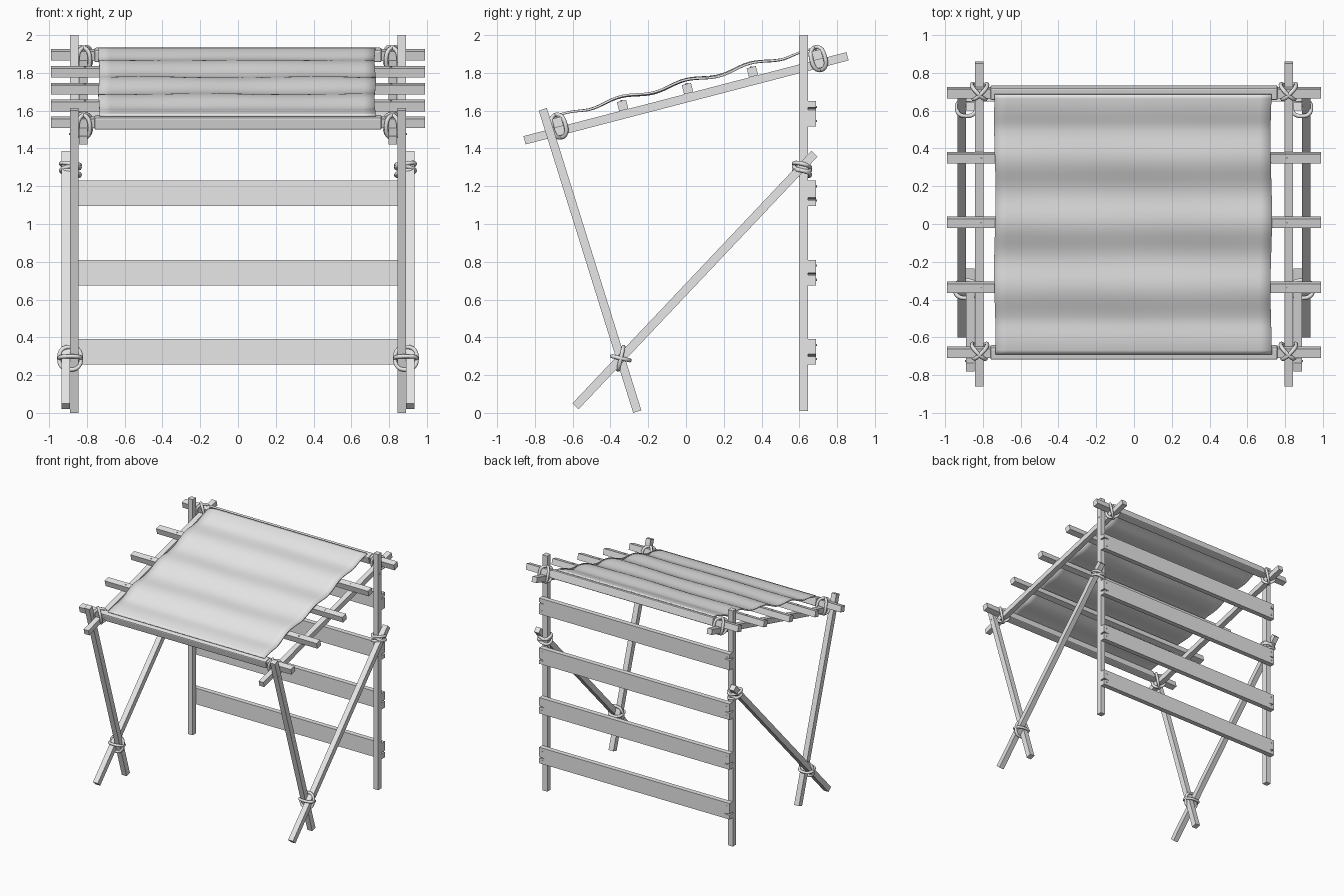
import bpy, bmesh, math, random
from mathutils import Vector, Matrix

random.seed(4)
if "Cube" in bpy.data.objects:
    bpy.data.objects.remove(bpy.data.objects["Cube"], do_unlink=True)

grey = bpy.data.materials.new("plain_grey")
grey.use_nodes = True
grey.diffuse_color = (0.8, 0.8, 0.8, 1)
grey.node_tree.nodes["Principled BSDF"].inputs["Base Color"].default_value = (0.8, 0.8, 0.8, 1)

SLOPE = math.atan(0.26)
ROOF_N = Vector((0, -math.sin(SLOPE), math.cos(SLOPE)))
ROOF_T = Vector((0, math.cos(SLOPE), math.sin(SLOPE)))
X = Vector((1, 0, 0))
SIDES = (("left", 1), ("right", -1))


def roof_point(x, y, lift=0):
    """Point on the rafter centre line at depth y, raised square to the roof."""
    return Vector((x, y, 1.6655 + 0.26 * y)) + ROOF_N * lift


def finish(name, bm, smooth=False):
    bmesh.ops.recalc_face_normals(bm, faces=bm.faces)
    me = bpy.data.meshes.new(name)
    bm.to_mesh(me)
    bm.free()
    me.materials.append(grey)
    if smooth:
        me.shade_smooth()
    ob = bpy.data.objects.new(name, me)
    bpy.context.collection.objects.link(ob)
    return ob


def beam(name, a, b, up, w, h):
    """Square timber from a to b; h is measured along up."""
    a, b = Vector(a), Vector(b)
    d = (b - a).normalized()
    up = Vector(up)
    up = (up - d * up.dot(d)).normalized()
    side = d.cross(up)
    frame = Matrix((side * w, d * (b - a).length, up * h)).transposed().to_4x4()
    bm = bmesh.new()
    bmesh.ops.create_cube(bm, size=1, matrix=Matrix.Translation((a + b) / 2) @ frame)
    return finish(name, bm)


def rope(name, centre, loops, radius=0.011):
    """Lashing of closed rounded loops, each given as (offset, axis u, axis v)."""
    cu = bpy.data.curves.new(name, "CURVE")
    cu.dimensions = "3D"
    cu.bevel_depth = radius
    cu.bevel_resolution = 2
    n = 24
    for offset, u, v in loops:
        sp = cu.splines.new("POLY")
        sp.points.add(n - 1)
        sp.use_cyclic_u = True
        for i, p in enumerate(sp.points):
            t = math.tau * i / n
            c, s = math.cos(t), math.sin(t)
            c = math.copysign(abs(c) ** 0.8, c)
            s = math.copysign(abs(s) ** 0.8, s)
            p.co = (*(Vector(centre) + offset + u * c + v * s), 1)
    cu.materials.append(grey)
    ob = bpy.data.objects.new(name, cu)
    bpy.context.collection.objects.link(ob)


def nail(name, at, direction):
    bm = bmesh.new()
    rot = Vector(direction).to_track_quat("Z", "Y").to_matrix().to_4x4()
    bmesh.ops.create_cone(bm, cap_ends=True, segments=8, radius1=0.006, radius2=0.006,
                          depth=0.008, matrix=Matrix.Translation(at) @ rot)
    finish(name, bm)


# Side frames: posts, legs, braces and rafters
T = 0.045
for side, s in SIDES:
    px, bx, rx = 0.867 * s, 0.912 * s, 0.818 * s
    beam(f"back_post_{side}", (px, 0.623, 0.01), (px, 0.623, 2), (0, 1, 0), T, T)
    beam(f"front_leg_{side}", (px, -0.758, 1.607), (px, -0.258, 0.007), (0, 1, 0), T, T)
    beam(f"brace_{side}", (bx, -0.585, 0.035), (bx, 0.68, 1.372), (0, -1, 1), T, T)
    beam(f"rafter_{side}", roof_point(rx, -0.855), roof_point(rx, 0.855), ROOF_N, T, T)
    for end, y in (("front", -0.725), ("back", 0.625)):
        nail(f"rafter_nail_{end}_{side}", roof_point(0.89 * s, y), X)

# Purlins across the rafters
PURLINS = [-0.667 + i * 0.3435 for i in range(5)]
LIFT = 0.0475
for i, y in enumerate(PURLINS):
    beam(f"purlin_{i + 1}", roof_point(-0.99, y, LIFT), roof_point(0.99, y, LIFT), ROOF_N, 0.05, 0.05)
    for side, s in SIDES:
        nail(f"purlin_nail_{i + 1}_{side}", roof_point(0.81 * s, y, LIFT + 0.025), ROOF_N)

# Cloth wrapped round the end purlins
for end, y in (("front", PURLINS[0]), ("back", PURLINS[-1])):
    wrap = beam(f"cloth_wrap_{end}", roof_point(-0.76, y, LIFT), roof_point(0.76, y, LIFT),
                ROOF_N, 0.066, 0.066)
    bev = wrap.modifiers.new("soft_edges", "BEVEL")
    bev.width = 0.008
    bev.segments = 2

# Cloth sheet sagging between the purlins
bm = bmesh.new()
NX, NY = 24, 64
bmesh.ops.create_grid(bm, x_segments=NX, y_segments=NY, size=1)
y0, y1 = PURLINS[0], PURLINS[-1]
for v in bm.verts:
    u, t = v.co.x, (v.co.y + 1) / 2
    y = y0 + (y1 - y0) * t
    wave = math.cos(math.tau * 4 * t)
    crease = 0.003 * math.sin(5 * u + 9 * t) * math.sin(math.pi * t)
    lift = 0.083 + (0.012 * wave + crease) * min(1, 8 * t, 8 * (1 - t))
    x = -0.005 + u * (0.731 + 0.004 * math.sin(11 * t + 2 * u))
    v.co = roof_point(x, y, lift)
cloth = finish("cloth_sheet", bm, smooth=True)
sol = cloth.modifiers.new("thickness", "SOLIDIFY")
sol.thickness = 0.012
sol.offset = 0


# Back planks with split ends
def plank(name, z):
    h, half, y = 0.135, 0.89, 0.647
    outline = [(-half, 0), (half, 0)]
    cr = z + random.uniform(0.25, 0.75) * h
    cl = z + random.uniform(0.25, 0.75) * h
    outline = [(-half, z), (half, z), (half, cr - 0.006), (half - 0.05, cr), (half, cr + 0.006),
               (half, z + h), (-half, z + h), (-half, cl + 0.006), (0.05 - half, cl), (-half, cl - 0.006)]
    bm = bmesh.new()
    face = bm.faces.new([bm.verts.new((px, y, pz)) for px, pz in outline])
    ext = bmesh.ops.extrude_face_region(bm, geom=[face])
    moved = [g for g in ext["geom"] if isinstance(g, bmesh.types.BMVert)]
    bmesh.ops.translate(bm, verts=moved, vec=(0, 0.042, 0))
    finish(name, bm)
    for side, s in SIDES:
        for k, dz in enumerate((0.03, 0.105)):
            nail(f"{name}_nail_{k + 1}_{side}", (0.862 * s, y + 0.042, z + dz), (0, 1, 0))


for i in range(4):
    plank(f"back_plank_{i + 1}", 0.255 + 0.42 * i)

# Rope lashings
for side, s in SIDES:
    # Crossed loops where the end purlins meet the rafters
    for end, y in (("front", y0), ("back", y1)):
        loops = []
        for k in (1, -1):
            diag = (X * k + ROOF_T).normalized() * 0.052
            loops.append((X * 0.004 * k, diag, ROOF_N * 0.062))
        rope(f"roof_lashing_{end}_{side}", roof_point(0.817 * s, y, 0.027), loops)

    # Crossed loops where the brace meets the front leg
    low = []
    for angle, size in ((77, 0.062), (167, 0.048)):
        a = math.radians(angle)
        low.append((Vector(), Vector((0, math.cos(a), math.sin(a))) * size, X * 0.058))
    rope(f"leg_lashing_{side}", (0.889 * s, -0.345, 0.289), low)

    # Stacked turns where the brace meets the back post
    turns = []
    for dz, tilt in ((-0.016, 0.012), (0.01, -0.014), (0.022, 0.01)):
        turns.append((Vector((0, 0, dz)), Vector((0.05, 0, tilt * s)), Vector((0, 0.043, -0.01))))
    rope(f"post_lashing_{side}", (0.887 * s, 0.614, 1.287), turns)
